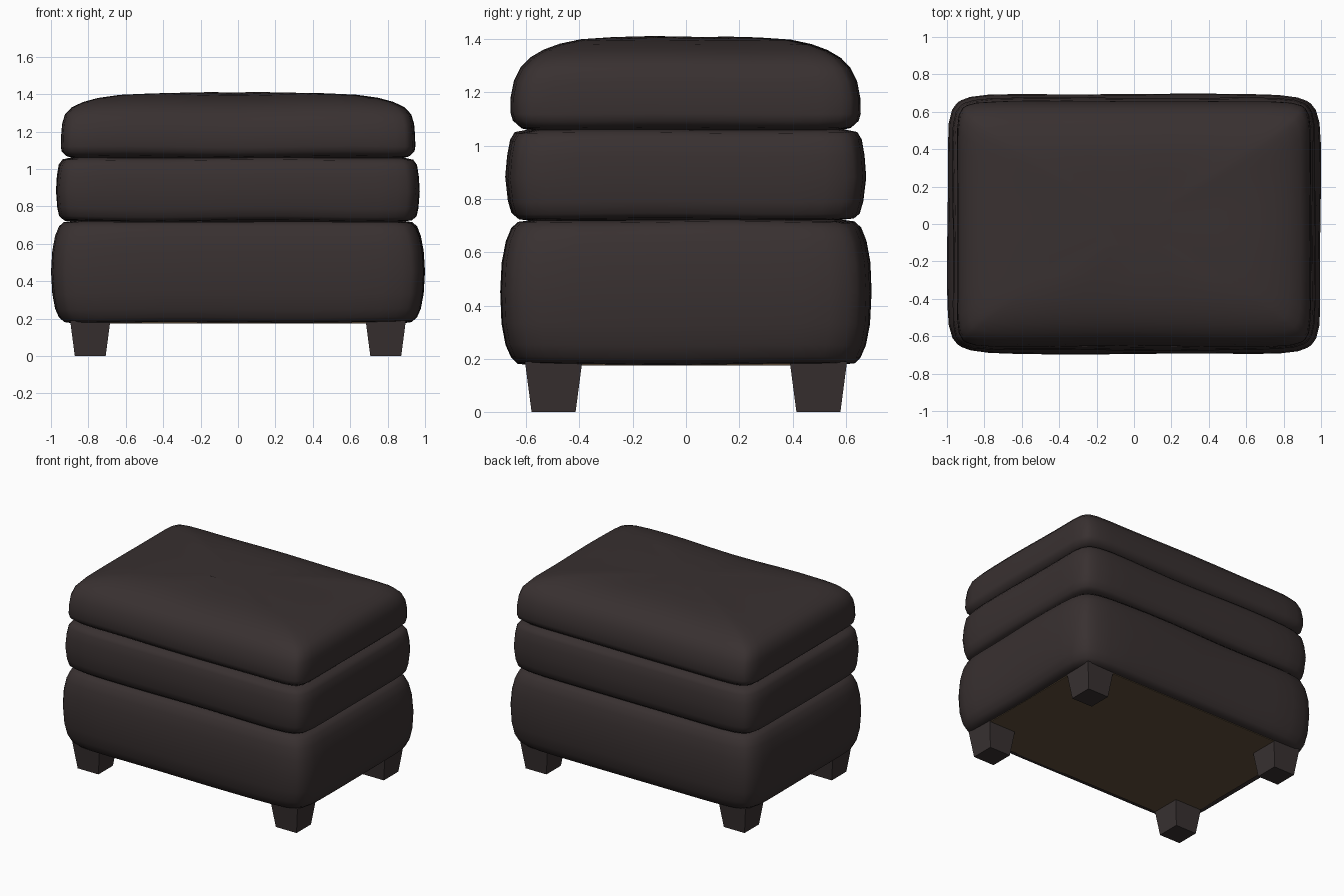
import bpy, bmesh, math
from mathutils import Vector

cube = bpy.data.objects.get("Cube")
if cube:
    bpy.data.objects.remove(cube)


def make_material(name, colour):
    mat = bpy.data.materials.new(name)
    mat.use_nodes = True
    mat.diffuse_color = (*colour, 1)
    bsdf = mat.node_tree.nodes["Principled BSDF"]
    bsdf.inputs["Base Color"].default_value = (*colour, 1)
    bsdf.inputs["Roughness"].default_value = 0.7
    return mat


leather = make_material("dark brown leather", (0.040, 0.030, 0.030))
wood = make_material("dark stained wood", (0.040, 0.031, 0.031))
lining = make_material("brown lining", (0.115, 0.076, 0.042))


def finish(bm, name, mat, smooth=True):
    bmesh.ops.recalc_face_normals(bm, faces=bm.faces)
    mesh = bpy.data.meshes.new(name)
    bm.to_mesh(mesh)
    bm.free()
    obj = bpy.data.objects.new(name, mesh)
    bpy.context.collection.objects.link(obj)
    mesh.materials.append(mat)
    if smooth:
        bpy.ops.object.select_all(action='DESELECT')
        obj.select_set(True)
        bpy.context.view_layer.objects.active = obj
        bpy.ops.object.shade_smooth_by_angle(angle=math.radians(50))
    return obj


def outline(power, steps=14):
    """Soft-cornered unit square, with points packed towards the corners."""
    points = []
    for turn in range(4):
        for i in range(steps):
            u, v = math.sin(math.pi * (i / steps - 0.5)), -1.0
            for _ in range(turn):
                u, v = -v, u
            k = (abs(u) ** power + abs(v) ** power) ** (-1 / power)
            points.append((u * k, v * k))
    return points


def padded_layer(name, rings, power, mat=leather, wobble=0.004, phase=0.0):
    """Loft (half width, half depth, height) rings into a closed cushion."""
    bm = bmesh.new()
    loops = []
    for hx, hy, z in rings:
        loop = []
        for u, v in outline(power):
            # gentle unevenness of stuffed leather
            wave = wobble * math.sin(5 * u + phase) * math.cos(4 * v + 2 * phase + 3 * z)
            loop.append(bm.verts.new((u * (hx + wave), v * (hy + wave), z + wave)))
        loops.append(loop)
    for low, high in zip(loops, loops[1:]):
        for i in range(len(low)):
            j = (i + 1) % len(low)
            bm.faces.new((low[i], low[j], high[j], high[i]))
    bm.faces.new(loops[0])
    bm.faces.new(loops[-1])
    return finish(bm, name, mat)


# Upholstered base box
padded_layer("base_box", [
    (0.90, 0.600, 0.180), (0.93, 0.635, 0.184), (0.955, 0.655, 0.205),
    (0.975, 0.675, 0.25), (0.99, 0.690, 0.33), (0.997, 0.695, 0.45),
    (0.990, 0.690, 0.56), (0.975, 0.675, 0.64), (0.955, 0.655, 0.69),
    (0.93, 0.630, 0.713), (0.88, 0.580, 0.72)], 11, wobble=0.003)

# Middle cushion band
padded_layer("middle_cushion", [
    (0.88, 0.580, 0.722), (0.93, 0.630, 0.727), (0.953, 0.652, 0.745),
    (0.963, 0.665, 0.79), (0.970, 0.675, 0.88), (0.965, 0.668, 0.96),
    (0.955, 0.657, 1.02), (0.935, 0.640, 1.048), (0.88, 0.580, 1.06)],
    13, phase=0.8)

# Domed seat cushion
padded_layer("seat_cushion", [
    (0.87, 0.570, 1.058), (0.915, 0.620, 1.068), (0.942, 0.647, 1.092),
    (0.947, 0.655, 1.12), (0.945, 0.654, 1.18), (0.940, 0.642, 1.24),
    (0.925, 0.617, 1.29), (0.89, 0.580, 1.328), (0.83, 0.530, 1.357),
    (0.75, 0.470, 1.379), (0.63, 0.390, 1.396), (0.45, 0.270, 1.404),
    (0.20, 0.120, 1.408)], 16, phase=1.7)

# Lining panel underneath
padded_layer("bottom_lining", [(0.89, 0.60, 0.175), (0.89, 0.60, 0.182)],
             20, lining, wobble=0)

# Four tapered feet
for side, sx in (("left", 1), ("right", -1)):
    for end, sy in (("front", -1), ("back", 1)):
        bm = bmesh.new()
        bmesh.ops.create_cube(bm, size=1)
        for vert in bm.verts:
            top = vert.co.z > 0
            width = 0.215 if top else 0.165
            vert.co = Vector((sx * 0.79 + vert.co.x * width,
                              sy * 0.497 + vert.co.y * width,
                              0.19 if top else 0))
        finish(bm, f"{end}_{side}_foot", wood, smooth=False)
